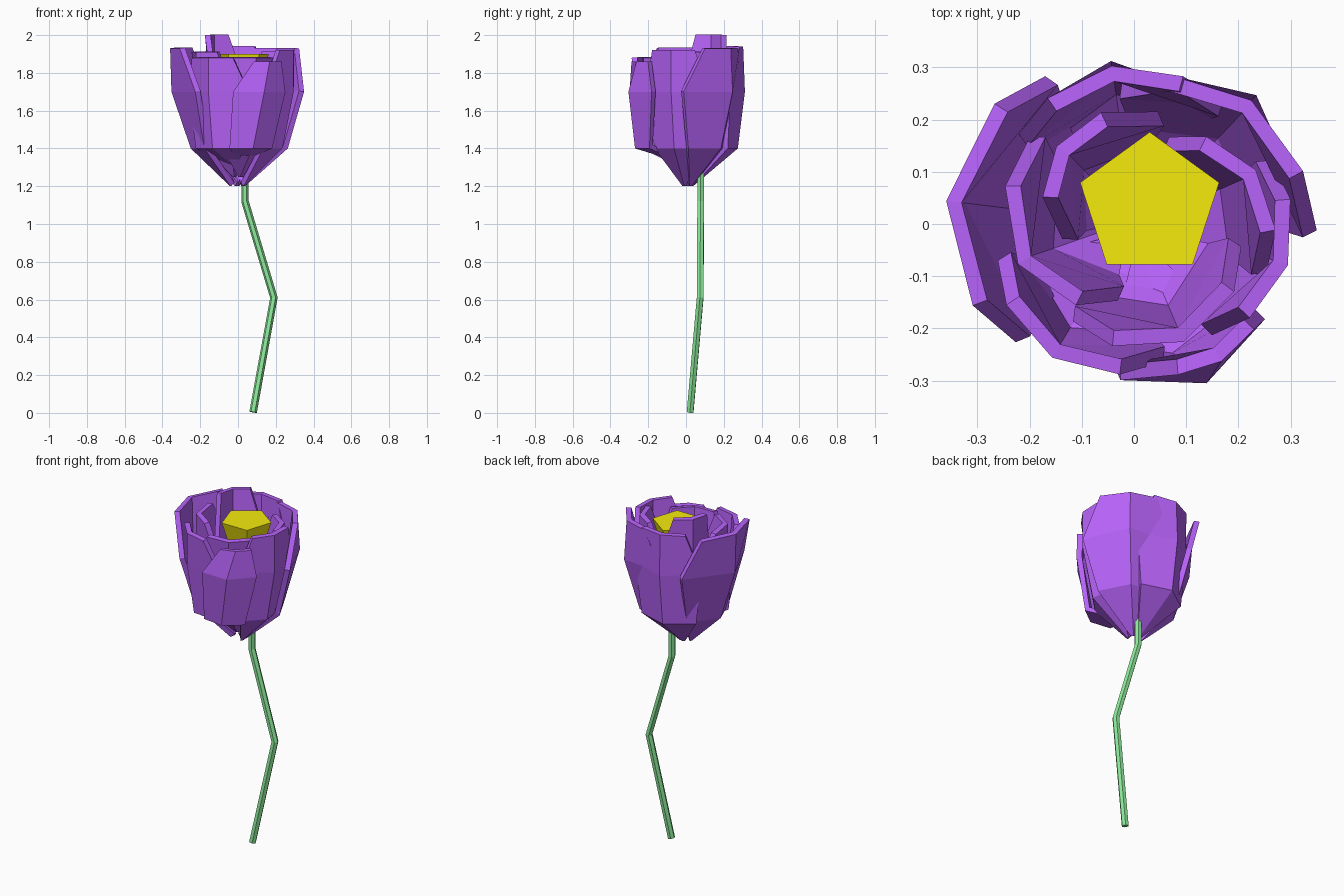
import bpy, math

if "Cube" in bpy.data.objects:
    bpy.data.objects.remove(bpy.data.objects["Cube"])


def material(name, color):
    m = bpy.data.materials.new(name)
    m.diffuse_color = (*color, 1)
    m.use_nodes = True
    m.node_tree.nodes["Principled BSDF"].inputs["Base Color"].default_value = m.diffuse_color
    return m


purple = material("petal_purple", (0.48, 0.125, 0.96))
green = material("stem_green", (0.27, 0.83, 0.33))
yellow = material("center_yellow", (0.92, 0.83, 0.004))

COLUMNS = (-1, 0, 1)


def petal(name, a0, a1, r0, r1, top, base=1.2, low=0.8, flare=1.0, rim=0.6, lean=0.0):
    """Cupped petal sweeping from angle a0 to a1 while its radius goes r0 to r1."""
    # rows: height, share of the full width, radius factor, sideways lean
    rows = ((base, 0.4, 0.12, -lean), (1.4, 0.9, low, -lean),
            (1.7, 1.0, 1.0, 0), (top, rim, flare, lean))
    verts, faces = [], []
    for z, width, factor, shift in rows:
        for u in COLUMNS:
            t = 0.5 + 0.5 * u * width
            a = math.radians(a0 + (a1 - a0) * t + shift)
            r = (r0 + (r1 - r0) * t + 0.03 * (1 - (u * width) ** 2)) * factor
            verts.append((r * math.cos(a), r * math.sin(a), z))
    n = len(COLUMNS)
    for j in range(len(rows) - 1):
        for i in range(n - 1):
            k = j * n + i
            faces.append((k, k + 1, k + n + 1, k + n))
    mesh = bpy.data.meshes.new(name)
    mesh.from_pydata(verts, [], faces)
    mesh.materials.append(purple)
    ob = bpy.data.objects.new(name, mesh)
    bpy.context.collection.objects.link(ob)
    thick = ob.modifiers.new("thickness", 'SOLIDIFY')
    thick.thickness = 0.03
    thick.offset = -1


# outer petals
petal("outer_petal_left", 121, 225, 0.33, 0.32, 1.93, low=0.71, flare=1.02, rim=0.65)
petal("outer_petal_back", 54, 142, 0.29, 0.28, 1.94, low=0.88, flare=0.97)
petal("outer_petal_right", -2, 95, 0.35, 0.27, 1.93, low=0.75, flare=0.96)
petal("outer_petal_front_right", 265, 324, 0.30, 0.31, 1.86, base=1.33, low=0.84, flare=0.93, rim=0.55, lean=8)
petal("outer_petal_front_left", 195, 282, 0.27, 0.27, 1.88, base=1.3, low=0.86, flare=1.0, rim=0.6)
petal("outer_petal_side", 305, 385, 0.26, 0.29, 1.92, low=0.8)

# inner petals
petal("inner_petal_left", 140, 258, 0.26, 0.15, 1.91, base=1.25)
petal("inner_petal_right", -20, 68, 0.27, 0.18, 1.91, base=1.25)
petal("inner_petal_back", 78, 192, 0.22, 0.14, 2.0, base=1.25, rim=0.5)
petal("inner_petal_front", 238, 348, 0.22, 0.21, 1.88, base=1.25)

# flower center: five-sided cone pointing down
bpy.ops.mesh.primitive_cone_add(vertices=5, radius1=0.015, radius2=0.14, depth=0.4,
                                location=(0.03, 0.036, 1.70))
center = bpy.context.object
center.name = "flower_center"
center.data.materials.append(yellow)

# bent stem
curve = bpy.data.curves.new("stem", 'CURVE')
curve.dimensions = '3D'
curve.bevel_depth = 0.02
curve.bevel_resolution = 1
curve.use_fill_caps = True
points = ((0.08, 0.022, 0.004), (0.19, 0.075, 0.61), (0.037, 0.078, 1.12), (0.037, 0.078, 1.54))
spline = curve.splines.new('POLY')
spline.points.add(len(points) - 1)
for p, co in zip(spline.points, points):
    p.co = (*co, 1)
spline.use_smooth = False
stem = bpy.data.objects.new("stem", curve)
stem.data.materials.append(green)
bpy.context.collection.objects.link(stem)
